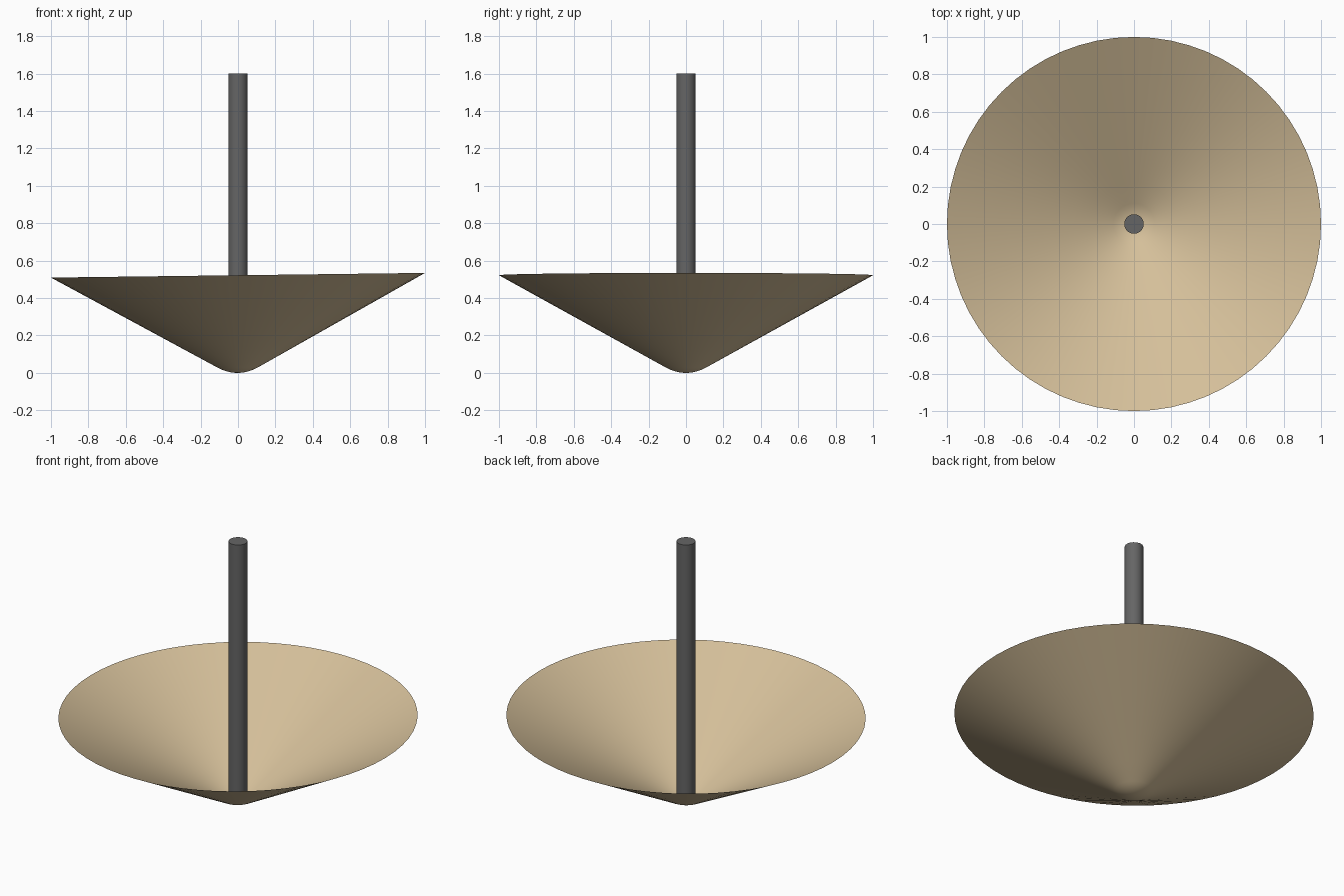
import bpy
import bmesh
import math

cube = bpy.data.objects.get("Cube")
if cube:
    bpy.data.objects.remove(cube, do_unlink=True)

RIM_RADIUS, RIM_HEIGHT = 1.0, 0.522
TIP_RADIUS, TIP_HEIGHT = 0.11, 0.03
TILT = 0.0125


def make_material(name, colour):
    mat = bpy.data.materials.new(name)
    mat.use_nodes = True
    mat.diffuse_color = colour
    mat.node_tree.nodes["Principled BSDF"].inputs["Base Color"].default_value = colour
    return mat


def finish(bm, name, mat):
    mesh = bpy.data.meshes.new(name)
    bm.to_mesh(mesh)
    bm.free()
    mesh.materials.append(mat)
    obj = bpy.data.objects.new(name, mesh)
    bpy.context.collection.objects.link(obj)
    bpy.ops.object.select_all(action='DESELECT')
    obj.select_set(True)
    bpy.context.view_layer.objects.active = obj
    bpy.ops.object.shade_smooth_by_angle(angle=math.radians(35))
    return obj


tan = make_material("warm tan", (0.66, 0.52, 0.32, 1))
grey = make_material("dark grey", (0.13, 0.13, 0.13, 1))

# Open conical dish: rounded tip, straight wall, slightly tilted rim
profile = [(TIP_RADIUS * t / 6, TIP_HEIGHT * (t / 6) ** 2) for t in range(7)]
for t in range(1, 9):
    f = t / 8
    profile.append((TIP_RADIUS + (RIM_RADIUS - TIP_RADIUS) * f,
                    TIP_HEIGHT + (RIM_HEIGHT - TIP_HEIGHT) * f))
bm = bmesh.new()
points = [bm.verts.new((r, 0, z)) for r, z in profile]
edges = [bm.edges.new(pair) for pair in zip(points, points[1:])]
bmesh.ops.spin(bm, geom=points + edges, cent=(0, 0, 0), axis=(0, 0, 1),
               angle=math.tau, steps=64, use_duplicate=False)
bmesh.ops.remove_doubles(bm, verts=bm.verts, dist=0.0005)
for v in bm.verts:
    v.co.z += TILT * v.co.x
bmesh.ops.recalc_face_normals(bm, faces=bm.faces)
if sum(f.normal.z for f in bm.faces) < 0:
    bmesh.ops.reverse_faces(bm, faces=bm.faces)
finish(bm, "conical_dish", tan)

# Central rod standing in the tip of the dish
bm = bmesh.new()
rod_base, rod_top = 0.015, 1.6
bmesh.ops.create_cone(bm, cap_ends=True, segments=32, radius1=0.052, radius2=0.052,
                      depth=rod_top - rod_base)
bmesh.ops.translate(bm, verts=bm.verts, vec=(0, 0, (rod_top + rod_base) / 2))
finish(bm, "center_rod", grey)
